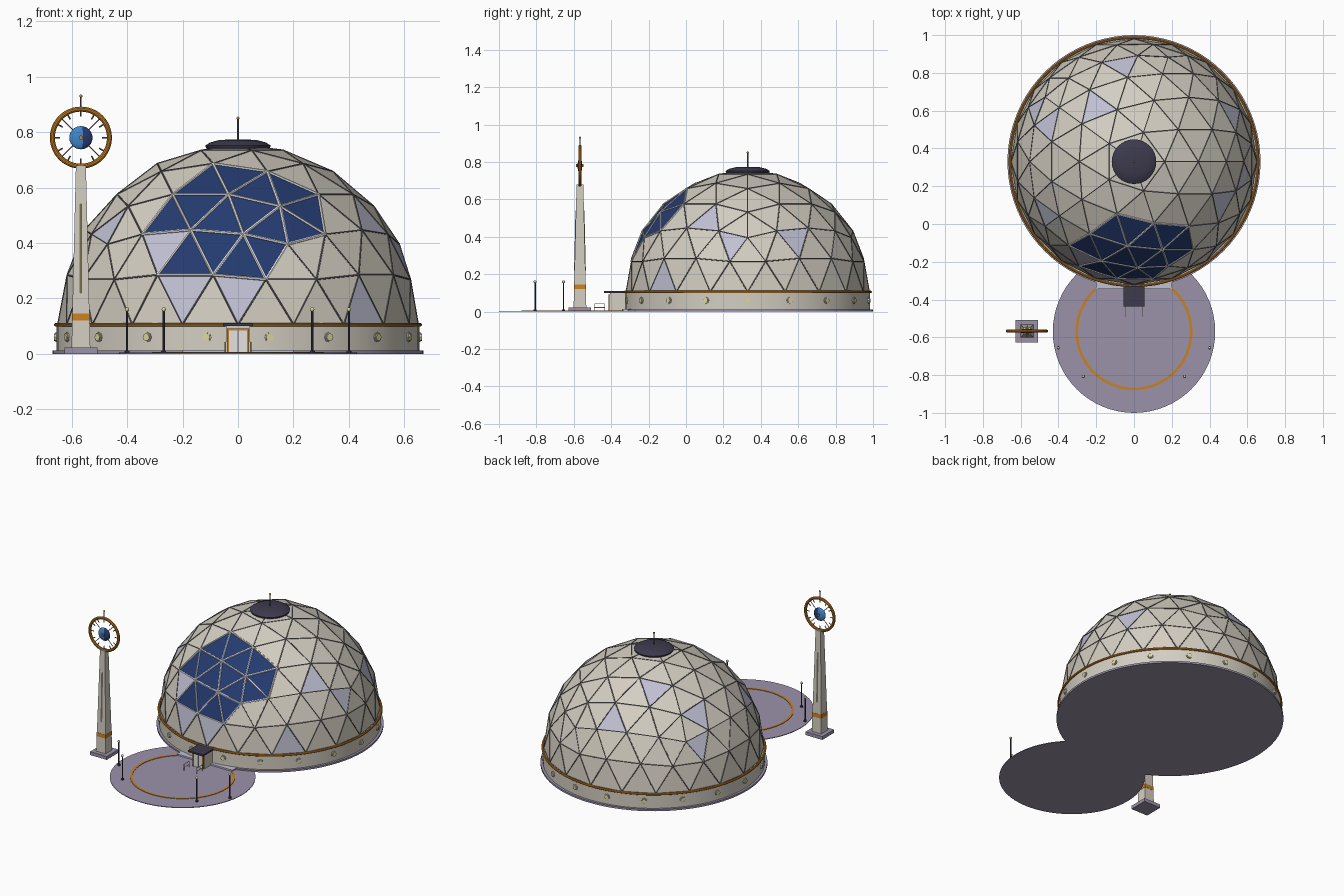
import bpy, bmesh, math
from mathutils import Vector, Matrix

cube = bpy.data.objects.get("Cube")
if cube:
    bpy.data.objects.remove(cube)


def material(name, *rgb):
    m = bpy.data.materials.new(name)
    m.use_nodes = True
    m.diffuse_color = (*rgb, 1)
    m.node_tree.nodes["Principled BSDF"].inputs["Base Color"].default_value = (*rgb, 1)
    return m


CREAM = material("cream panel", .66, .62, .54)
PALE = material("pale lavender panel", .53, .53, .66)
NAVY = material("navy solar", .018, .043, .16)
SLATE = material("dark slate", .047, .042, .075)
ORANGE = material("orange trim", .6, .22, .015)
PAVING = material("lavender paving", .33, .29, .4)
GREY = material("strut grey", .14, .14, .15)
GLOW = material("pale yellow lamp", .72, .68, .34)
BLUE = material("sky blue", .05, .24, .6)
WHITE = material("white frame", .78, .77, .76)


def finish(name, bm, *mats, smooth=False):
    mesh = bpy.data.meshes.new(name)
    bm.to_mesh(mesh)
    bm.free()
    for m in mats:
        mesh.materials.append(m)
    ob = bpy.data.objects.new(name, mesh)
    bpy.context.collection.objects.link(ob)
    if smooth:
        bpy.context.view_layer.objects.active = ob
        ob.select_set(True)
        bpy.ops.object.shade_smooth_by_angle(angle=math.radians(35))
        ob.select_set(False)
    return ob


def add_rod(bm, a, b, r1, r2=None, sides=8):
    a, b = Vector(a), Vector(b)
    d = b - a
    mat = Matrix.Translation((a + b) / 2) @ d.to_track_quat('Z', 'Y').to_matrix().to_4x4()
    return bmesh.ops.create_cone(bm, cap_ends=True, segments=sides, radius1=r1,
                                 radius2=r1 if r2 is None else r2, depth=d.length, matrix=mat)


def rod(name, a, b, r, mat, r2=None, sides=8, smooth=False):
    bm = bmesh.new()
    add_rod(bm, a, b, r, r2, sides)
    return finish(name, bm, mat, smooth=smooth)


def box(name, lo, hi, mat, top=1):
    # Axis-aligned box; top scales the upper face for a taper
    lo, hi = Vector(lo), Vector(hi)
    bm = bmesh.new()
    bmesh.ops.create_cube(bm, size=1)
    for v in bm.verts:
        if v.co.z > 0:
            v.co.xy *= top
        v.co = (lo + hi) / 2 + v.co * (hi - lo)
    return finish(name, bm, mat)


def ball(name, at, r, mat):
    bm = bmesh.new()
    bmesh.ops.create_uvsphere(bm, u_segments=10, v_segments=6, radius=r,
                              matrix=Matrix.Translation(at))
    return finish(name, bm, mat, smooth=True)


def lathe(name, profile, at, mat, steps=64, closed=False, upright=False):
    # Spin a (radius, height) profile; upright turns the axis to y
    bm = bmesh.new()
    vs = [bm.verts.new((r, 0, z)) for r, z in profile]
    es = [bm.edges.new(p) for p in zip(vs, vs[1:])]
    if closed:
        es.append(bm.edges.new((vs[-1], vs[0])))
    bmesh.ops.spin(bm, geom=vs + es, cent=(0, 0, 0), axis=(0, 0, 1),
                   angle=math.tau, steps=steps)
    bmesh.ops.remove_doubles(bm, verts=bm.verts, dist=1e-5)
    bmesh.ops.recalc_face_normals(bm, faces=bm.faces)
    if upright:
        bm.transform(Matrix.Rotation(math.pi / 2, 4, 'X'))
    bm.transform(Matrix.Translation(at))
    return finish(name, bm, mat, smooth=True)


def circle_profile(major, minor, n=10):
    return [(major + minor * math.cos(math.tau * i / n), minor * math.sin(math.tau * i / n))
            for i in range(n)]


DOME = Vector((0, .33, .105))
R = .65

# Dome shell: upper half of a triangulated sphere, tiles coloured by direction
bm = bmesh.new()
bmesh.ops.create_icosphere(bm, subdivisions=3, radius=R)
bmesh.ops.delete(bm, geom=[v for v in bm.verts if v.co.z < -.01], context='VERTS')
solar_dir = Vector((0, -.776, .63))
pale_dirs = [(-.39, -.8, .45), (-.27, -.94, .2), (0, -.98, .18), (.72, -.28, .62),
             (.7, -.69, .18), (.91, -.11, .39), (.75, .46, .47), (-.76, -.38, .52),
             (-.21, .41, .89), (-.13, .76, .63), (-.69, .31, .66), (-.77, .49, .41)]
for f in bm.faces:
    f.material_index = 1 if f.calc_center_median().dot(solar_dir) / R > .892 else 0
for d in pale_dirs:
    max(bm.faces, key=lambda f: f.calc_center_median().normalized().dot(Vector(d))).material_index = 2

# Struts along every tile edge, thicker and white around the solar tiles
struts = {"dome_struts": (GREY, .003, bmesh.new()), "solar_frame": (WHITE, .0055, bmesh.new())}
for e in bm.edges:
    solar = any(f.material_index == 1 for f in e.link_faces)
    _, r, target = struts["solar_frame" if solar else "dome_struts"]
    add_rod(target, e.verts[0].co, e.verts[1].co, r, sides=6)
for name, (mat, r, sbm) in struts.items():
    sbm.transform(Matrix.Translation(DOME))
    finish(name, sbm, mat)
bm.transform(Matrix.Translation(DOME))
finish("dome_shell", bm, CREAM, NAVY, PALE)

# Base slab, ring wall and trim
axis = (0, .33, 0)
lathe("base_slab", [(0, 0), (.67, 0), (.67, .012), (0, .012)], axis, PAVING, 80)
lathe("ring_wall", [(.655, .012), (.655, .105), (.62, .105)], axis, CREAM, 80)
lathe("wall_trim", circle_profile(.657, .007), DOME, ORANGE, 80, closed=True)

# Portholes around the wall
rims, lamps = bmesh.new(), bmesh.new()
for i in range(18):
    a = math.radians(20 * i)
    out = Vector((math.cos(a), math.sin(a), 0))
    c = Vector((0, .33, .06))
    add_rod(rims, c + out * .64, c + out * .659, .018, sides=8)
    add_rod(lamps, c + out * .64, c + out * .664, .014, sides=8)
finish("porthole_rims", rims, CREAM)
finish("porthole_lamps", lamps, GLOW)

# Roof cap and mast
lathe("roof_cap", [(0, .735), (.115, .742), (.118, .752), (.1, .763), (.065, .772), (0, .774)],
      axis, SLATE, 32)
rod("roof_mast", (0, .33, .77), (0, .33, .85), .003, GREY)
ball("roof_mast_tip", (0, .33, .85), .006, ORANGE)

# Plaza with painted ring and threshold
plaza = (0, -.57, 0)
lathe("plaza", [(0, 0), (.43, 0), (.43, .004), (0, .004)], plaza, PAVING, 64)
lathe("plaza_ring", [(.296, .004), (.296, .007), (.31, .007), (.31, .004)], plaza, ORANGE, 64)
box("threshold", (-.2, -.343, .002), (.2, -.29, .0135), PALE)

# Entrance porch
box("porch_body", (-.043, -.405, .004), (.043, -.3, .1), CREAM)
box("porch_roof", (-.055, -.438, .1), (.055, -.3, .11), SLATE)
box("door", (-.032, -.41, .004), (.032, -.4, .085), WHITE)
box("door_split", (-.0015, -.412, .004), (.0015, -.4, .085), GREY)
box("door_lintel", (-.039, -.415, .085), (.039, -.4, .092), ORANGE)
for side, s in (("left", 1), ("right", -1)):
    box(side + "_door_jamb", (s * .0355 - .0035, -.415, .004), (s * .0355 + .0035, -.4, .085), ORANGE)
    for z in (.022, .042):
        rod(side + "_rail", (s * .046, -.435, z), (s * .046, -.49, z), .002, WHITE)
    for y in (-.435, -.49):
        rod(side + "_rail_post", (s * .046, y, .004), (s * .046, y, .042), .002, WHITE)
    # Plaza lamps
    for x, y in ((.4, -.655), (.268, -.807)):
        rod(side + "_lamp_foot", (s * x, y, .003), (s * x, y, .012), .009, SLATE)
        rod(side + "_lamp_post", (s * x, y, .004), (s * x, y, .155), .0038, SLATE)
        ball(side + "_lamp_globe", (s * x, y, .16), .008, GLOW)

# Tower
T = -.567
box("tower_base", (T - .06, T - .06, 0), (T + .06, T + .06, .022), PAVING)
box("tower_shaft", (T - .034, T - .034, .022), (T + .034, T + .034, .68), CREAM, .53)
box("tower_band", (T - .033, T - .033, .12), (T + .033, T + .033, .145), ORANGE, .98)
for s in (-1, 1):
    rod("tower_strip", (T, T + s * .029, .22), (T, T + s * .0215, .54), .0025, GLOW, sides=4)

# Wheel on the tower: rim, ticks, spokes and a two-tone hub disc
hub = Vector((T, T, .78))
lathe("wheel_rim", circle_profile(.103, .009), hub, ORANGE, 48, closed=True, upright=True)
ticks = bmesh.new()
for i in range(24):
    a = math.tau * i / 24
    d = Vector((math.cos(a), 0, math.sin(a)))
    if i % 2 == 0:
        add_rod(ticks, hub + d * .076, hub + d * .1, .0028, sides=6)
    elif i % 6 == 3:
        add_rod(ticks, hub + d * .035, hub + d * .1, .002, sides=6)
finish("wheel_ticks", ticks, GREY)
bm = bmesh.new()
bmesh.ops.create_uvsphere(bm, u_segments=32, v_segments=12, radius=.042)
for v in bm.verts:
    v.co.y *= .3
for f in bm.faces:
    f.material_index = 1 if f.calc_center_median().x > .005 else 0
bm.transform(Matrix.Translation(hub))
finish("wheel_disc", bm, BLUE, NAVY, smooth=True)
rod("wheel_hub", hub + Vector((0, -.02, 0)), hub + Vector((0, .02, 0)), .008, ORANGE)
rod("tower_finial", (T, T, .885), (T, T, .93), .003, GREY)
ball("tower_finial_tip", (T, T, .93), .006, ORANGE)
